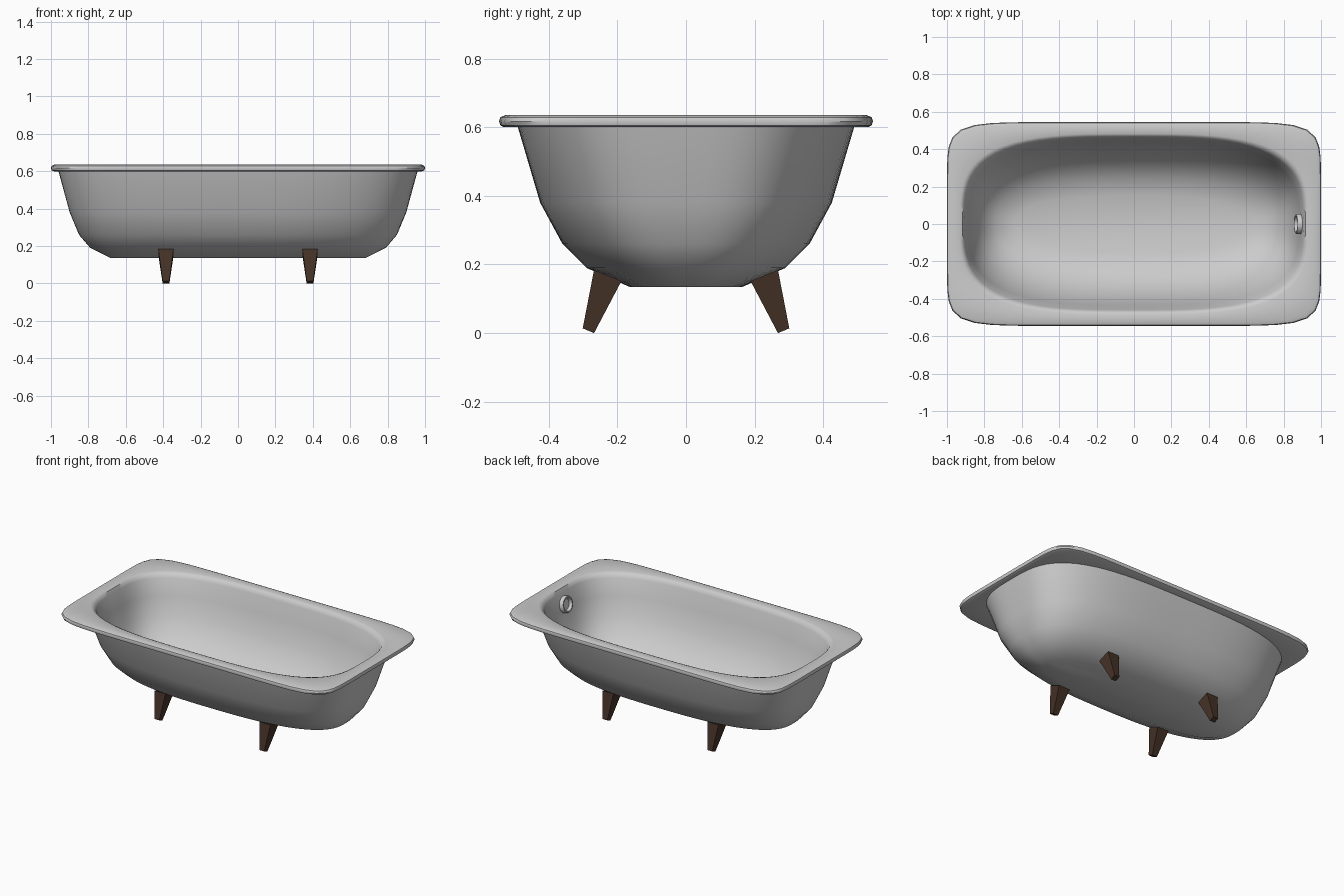
import bpy, bmesh, math
from mathutils import Vector

if "Cube" in bpy.data.objects:
    bpy.data.objects.remove(bpy.data.objects["Cube"])

SEG = 96


def finish(bm, name, smooth=True, mat=None):
    bmesh.ops.recalc_face_normals(bm, faces=bm.faces)
    me = bpy.data.meshes.new(name)
    bm.to_mesh(me)
    bm.free()
    ob = bpy.data.objects.new(name, me)
    bpy.context.collection.objects.link(ob)
    if mat:
        me.materials.append(mat)
    if smooth:
        bpy.ops.object.select_all(action='DESELECT')
        ob.select_set(True)
        bpy.context.view_layer.objects.active = ob
        bpy.ops.object.shade_smooth_by_angle(angle=math.radians(42))
    return ob


def ring(bm, a, b, z, n):
    """Superellipse loop with half sizes a, b and squareness n."""
    vs = []
    for i in range(SEG):
        t = 2 * math.pi * i / SEG
        c, s = math.cos(t), math.sin(t)
        r = (abs(c) ** n + abs(s) ** n) ** (-1 / n)
        vs.append(bm.verts.new((a * r * c, b * r * s, z)))
    return vs


def loft(bm, loops, cap_start=True, cap_end=True):
    for p, q in zip(loops, loops[1:]):
        k = len(p)
        for i in range(k):
            bm.faces.new((p[i], p[(i + 1) % k], q[(i + 1) % k], q[i]))
    if cap_start:
        bm.faces.new(loops[0])
    if cap_end:
        bm.faces.new(loops[-1])


# Tub: outer shell, rolled rim and inner basin as one closed skin
sections = [
    (0.68, 0.165, 0.135, 2.6), (0.79, 0.29, 0.19, 2.7), (0.85, 0.36, 0.26, 2.9),
    (0.90, 0.425, 0.38, 3.1), (0.96, 0.49, 0.60, 3.3),
    (0.985, 0.53, 0.60, 9), (0.996, 0.541, 0.605, 9), (1.0, 0.545, 0.617, 9),
    (0.996, 0.541, 0.629, 9), (0.982, 0.527, 0.635, 9),
    (0.93, 0.482, 0.635, 3.4), (0.916, 0.47, 0.629, 3.3), (0.905, 0.46, 0.605, 3.2),
    (0.885, 0.435, 0.50, 3.1), (0.86, 0.395, 0.38, 3.0), (0.81, 0.33, 0.27, 2.8),
    (0.74, 0.25, 0.205, 2.7), (0.64, 0.15, 0.17, 2.6),
]
bm = bmesh.new()
loft(bm, [ring(bm, *s) for s in sections])
finish(bm, "tub")

# Overflow fitting: hollow collar on the right inner wall
bm = bmesh.new()
origin = Vector((0.888, 0, 0.53))
axis = Vector((-0.978, 0, 0.208))
up = Vector((0.208, 0, 0.978))
loops = []
for r, d in [(0.054, -0.012), (0.054, 0.018), (0.050, 0.024), (0.042, 0.024),
             (0.038, 0.018), (0.036, 0.004)]:
    loops.append([bm.verts.new(origin + axis * d + up * (r * math.cos(t))
                               + Vector((0, r * math.sin(t), 0)))
                  for t in (2 * math.pi * i / 24 for i in range(24))])
loft(bm, loops)
finish(bm, "overflow_fitting")

# Legs: four tapered, splayed wooden blocks
wood = bpy.data.materials.new("dark_wood")
wood.diffuse_color = (0.06, 0.032, 0.02, 1)
wood.use_nodes = True
wood.node_tree.nodes["Principled BSDF"].inputs["Base Color"].default_value = wood.diffuse_color
for sx, end in ((-1, "left"), (1, "right")):
    for sy, side in ((-1, "front"), (1, "back")):
        bm = bmesh.new()
        loops = []
        for hw, (y0, z0), (y1, z1) in [(0.018, (0.268, 0.0), (0.301, 0.014)),
                                       (0.041, (0.188, 0.152), (0.268, 0.184))]:
            loops.append([bm.verts.new((sx * 0.385 + x, sy * y, z)) for x, y, z in
                          ((-hw, y0, z0), (hw, y0, z0), (hw, y1, z1), (-hw, y1, z1))])
        loft(bm, loops)
        finish(bm, f"{side}_{end}_leg", smooth=False, mat=wood)
